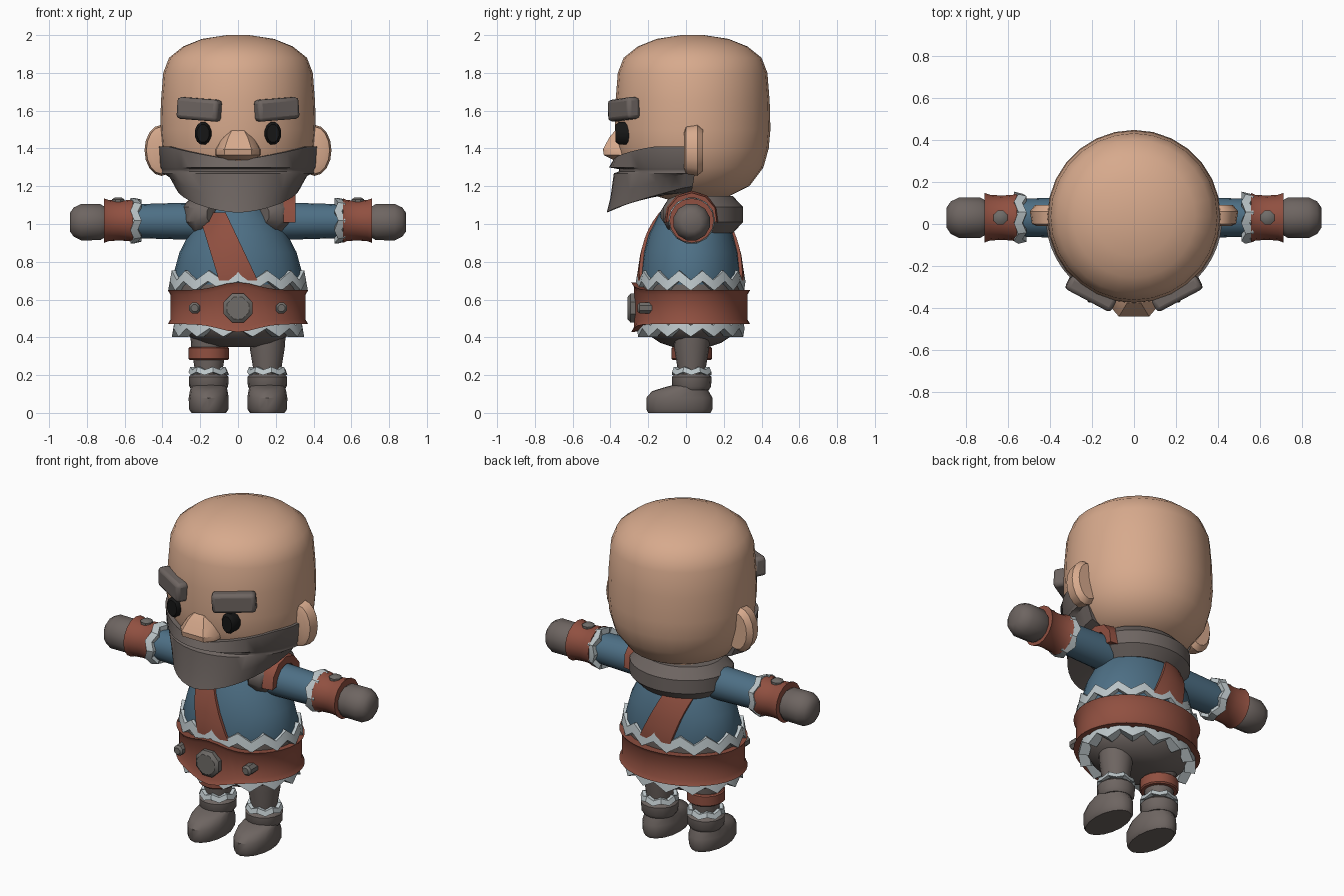
import bpy, bmesh, math
from math import sin, cos, pi, radians, sqrt, exp

if "Cube" in bpy.data.objects:
    bpy.data.objects.remove(bpy.data.objects["Cube"])


def material(name, r, g, b):
    m = bpy.data.materials.new(name)
    m.diffuse_color = (r, g, b, 1)
    m.use_nodes = True
    m.node_tree.nodes["Principled BSDF"].inputs["Base Color"].default_value = m.diffuse_color
    return m


SKIN = material("skin", 0.68, 0.40, 0.265)
GREY = material("hair_and_hide_grey", 0.155, 0.13, 0.12)
RED = material("red_leather", 0.28, 0.08, 0.052)
BLUE = material("blue_cloth", 0.075, 0.16, 0.235)
FUR = material("pale_fur", 0.50, 0.56, 0.58)
METAL = material("dull_metal", 0.16, 0.15, 0.14)
BLACK = material("eye_black", 0.008, 0.008, 0.008)


def skin(name, rings, mat, closed=False):
    """Bridge equal rings of points into a solid; closed joins last to first."""
    bm = bmesh.new()
    vs = [[bm.verts.new(p) for p in ring] for ring in rings]
    n = len(vs[0])
    for i in range(len(vs) if closed else len(vs) - 1):
        a, b = vs[i], vs[(i + 1) % len(vs)]
        for j in range(n):
            k = (j + 1) % n
            bm.faces.new((a[j], a[k], b[k], b[j]))
    if not closed:
        bm.faces.new(vs[0])
        bm.faces.new(vs[-1])
    bmesh.ops.recalc_face_normals(bm, faces=bm.faces)
    me = bpy.data.meshes.new(name)
    bm.to_mesh(me)
    bm.free()
    me.materials.append(mat)
    ob = bpy.data.objects.new(name, me)
    bpy.context.collection.objects.link(ob)
    return ob


def place(axis, h, a, b):
    return {"x": (h, a, b), "y": (a, h, b), "z": (a, b, h)}[axis]


def loft(name, axis, rings, mat, n=16, phase=0.0):
    """Rings are (position along axis, centre a, centre b, radius a, radius b)."""
    return skin(name, [[place(axis, h, ca + ra * cos(2 * pi * i / n + phase),
                              cb + rb * sin(2 * pi * i / n + phase))
                        for i in range(n)] for h, ca, cb, ra, rb in rings], mat)


def tube(name, axis, ca, cb, prof, mat, n=16, phase=0.0):
    return loft(name, axis, [(h, ca, cb, r, r) for h, r in prof], mat, n, phase)


def zigzag(name, axis, h, half, amp, ca, cb, ra, rb, thick, waves):
    """Jagged fur band around an axis."""
    rings = []
    for i in range(2 * waves):
        t = pi * i / waves
        c = h + (amp if i % 2 else -amp)
        rings.append([place(axis, c + dh, ca + (ra - d) * cos(t), cb + (rb - d) * sin(t))
                      for d, dh in ((0.01, half), (0, -half), (thick, -half), (thick, half))])
    return skin(name, rings, FUR, closed=True)


HY = 0.035  # head axis
CY = 0.025  # body axis

# Head
tube("head", "z", 0, HY, [(1.12, .1), (1.15, .2), (1.2, .3), (1.3, .375), (1.4, .403),
     (1.5, .412), (1.65, .408), (1.8, .396), (1.88, .365), (1.94, .29), (1.98, .19),
     (2.0, .06)], SKIN, 28)

# Nose
skin("nose", [[(-w, -.33, z), (-w * .95, y + .05, z), (-w * .6, y, z), (w * .6, y, z),
               (w * .95, y + .05, z), (w, -.33, z)]
              for z, w, y in ((1.34, .09, -.385), (1.365, .12, -.435), (1.395, .12, -.44),
                              (1.46, .085, -.405), (1.495, .055, -.375))], SKIN)

for s, side in ((-1, "left"), (1, "right")):
    # Ears, eyes and brows
    loft(side + "_ear", "y", [(-.01, s * .405, 1.39, .055, .095), (.0, s * .405, 1.39, .08, .125),
         (.06, s * .405, 1.39, .09, .135), (.09, s * .40, 1.39, .07, .11)], SKIN, 16)
    loft(side + "_eye", "y", [(-.30, s * .185, 1.48, .045, .062), (-.355, s * .185, 1.48, .045, .062),
         (-.372, s * .185, 1.48, .033, .048)], BLACK, 12, pi / 12)
    bpy.ops.mesh.primitive_cube_add(size=1, location=(s * .205, -.33, 1.607),
                                    rotation=(0, radians(-4 * s), radians(28 * s)))
    brow = bpy.context.object
    brow.name = side + "_brow"
    brow.scale = (.245, .075, .115)
    bpy.ops.object.transform_apply(location=False, rotation=False)
    brow.data.materials.append(GREY)
    bev = brow.modifiers.new("soft_edges", "BEVEL")
    bev.width, bev.segments = .02, 2

    # Sleeves, cuffs, bracers and hands
    tube(side + "_sleeve", "x", .03, 1.015, [(s * .1, .098), (s * .3, .097), (s * .54, .09)], BLUE)
    zigzag(side + "_cuff", "x", s * .54, .02, .01, .03, 1.018, .124, .124, .05, 7)
    tube(side + "_bracer", "x", .03, 1.018, [(s * .555, .118), (s * .575, .109), (s * .63, .105),
         (s * .685, .109), (s * .71, .118)], RED)
    tube(side + "_hand", "x", .03, 1.01, [(s * .69, .075), (s * .73, .099), (s * .83, .1),
         (s * .87, .08), (s * .89, .05)], GREY, 12, pi / 12)
    tube(side + "_bracer_stud", "z", s * .635, .03, [(1.1, .036), (1.13, .036), (1.14, .02)],
         METAL, 8, pi / 8)

    # Legs and boots
    lx = s * .155
    tube(side + "_leg", "z", lx, .03, [(.18, .07), (.25, .077), (.34, .092), (.45, .1)], GREY)
    zigzag(side + "_boot_fur", "z", .222, .014, .008, lx, .03, .107, .107, .045, 7)
    tube(side + "_boot_cuff", "z", lx, .03, [(.12, .09), (.14, .103), (.19, .105), (.205, .09)], GREY)
    loft(side + "_boot", "z", [(0, lx, -.035, .092, .165), (.02, lx, -.035, .105, .175),
         (.08, lx, -.035, .106, .175), (.115, lx, -.03, .1, .15), (.135, lx, .0, .095, .115),
         (.15, lx, .03, .088, .09)], GREY, 16)

    # Belt studs
    tube(side + "_belt_stud", "y", s * .23, .555, [(-.18, .032), (-.245, .032), (-.257, .02)],
         METAL, 8, pi / 8)

tube("leg_band", "z", -.155, .03, [(.28, .1), (.287, .107), (.343, .107), (.35, .1)], RED)

# Beard: columns swept round the jaw, with a moustache ledge over the mouth
cols = []
for i in range(-12, 13):
    t = radians(92 * i / 12)
    w = max(0, 1 - (t / radians(42)) ** 2)
    f = max(0, cos(t))
    zt = 1.335 + .075 * min(1, abs(t) / radians(60))

    def jaw(r, z):
        return (r * sin(t), HY - r * cos(t), z)
    zb = 1.06 + .14 * (1 - f) ** .8
    cols.append([jaw(.36, zt), jaw(.420, zt), jaw(.413 + .03 * w, 1.30), jaw(.405 - .015 * w, 1.29),
                 jaw(.402 - .012 * w, 1.278), jaw(.405 + .012 * w, 1.268),
                 (.375 * sin(t), HY - (.39 + .045 * f) * cos(t), zb + .08),
                 (.33 * sin(t), .02 - .44 * cos(t), zb),
                 (.2 * sin(t), .02 - .2 * cos(t), 1.16)])
skin("beard", cols, GREY)

# Collar: open ring of fur round the neck
rings = []
for i in range(25):
    t = radians(42 + 276 * i / 24)
    e = min(i, 24 - i)
    k = (.045, .085, .1)[e] if e < 3 else .1
    rings.append([((.205 + k * cos(u)) * sin(t), .045 - (.165 + k * cos(u)) * cos(t)
                   if cos(t) < 0 else .045 - (.2 + k * cos(u)) * cos(t),
                   1.05 + k * 1.05 * sin(u)) for u in [2 * pi * j / 8 + pi / 8 for j in range(8)]])
skin("fur_collar", rings, GREY)

# Tunic
TORSO = [(.68, .335, .265), (.73, .343, .268), (.85, .31, .25), (.95, .258, .22),
         (1.03, .2, .18), (1.1, .14, .14), (1.16, .1, .1)]
loft("tunic", "z", [(z, 0, CY, a, b) for z, a, b in TORSO], BLUE, 24)


def torso_y(x, z):
    for (z0, a0, b0), (z1, a1, b1) in zip(TORSO, TORSO[1:]):
        if z0 <= z <= z1:
            k = (z - z0) / (z1 - z0)
            a, b = a0 + k * (a1 - a0), b0 + k * (b1 - b0)
            return b * sqrt(max(.02, 1 - (x / a) ** 2))


# Diagonal strap, front and back
for s, side in ((-1, "front"), (1, "back")):
    rings = []
    for i in range(9):
        z = .7 + .36 * i / 8
        xl, xr = .0 - .1 - .1 * i / 8 * 1.1, .105 - .17 * i / 8
        xs = [xl + (xr - xl) * j / 4 for j in range(5)]
        rings.append([(x, CY + s * (torso_y(x, z) + .016), z) for x in xs] +
                     [(x, CY + s * (torso_y(x, z) - .02), z) for x in reversed(xs)])
    skin(side + "_strap", rings, RED)

# Shoulder guard over one arm
skin("shoulder_guard", [[(x, .03 + r * 1.0 * cos(t), 1.03 + r * sin(t))
                         for x, r in ((.24, .145), (.305, .135), (.305, .09), (.24, .09))]
                        for t in [pi * (i / 6 * 1.1 - .05) for i in range(7)]], RED)

# Breeches, fur hems and belt
loft("breeches", "z", [(.35, 0, CY, .12, .1), (.37, 0, CY, .2, .16), (.41, 0, CY, .27, .22),
     (.47, 0, CY, .32, .26), (.6, 0, CY, .335, .265), (.69, 0, CY, .335, .265)], GREY, 24)
zigzag("upper_hem_fur", "z", .70, .028, .025, 0, CY, .37, .29, .05, 14)
zigzag("lower_hem_fur", "z", .455, .03, .022, 0, CY, .35, .285, .06, 14)
rings = []
for i in range(40):
    t = 2 * pi * i / 40
    bulge = .042 * exp(-(.36 * cos(t) / .13) ** 2) if sin(t) < 0 else 0
    rings.append([((.36 + d) * cos(t), CY + (.303 + d) * sin(t), z + (bulge if z > .56 else -bulge))
                  for d, z in ((.012, .65), (-.003, .625), (-.003, .495), (.012, .47),
                               (-.05, .475), (-.05, .645))])
skin("belt", rings, RED, closed=True)
tube("buckle", "y", 0, .555, [(-.24, .082), (-.295, .082), (-.31, .062)], METAL, 8, pi / 8)

# Smooth shading with crisp edges
bpy.ops.object.select_all(action="SELECT")
bpy.context.view_layer.objects.active = bpy.data.objects["head"]
bpy.ops.object.shade_smooth_by_angle(angle=radians(35))
